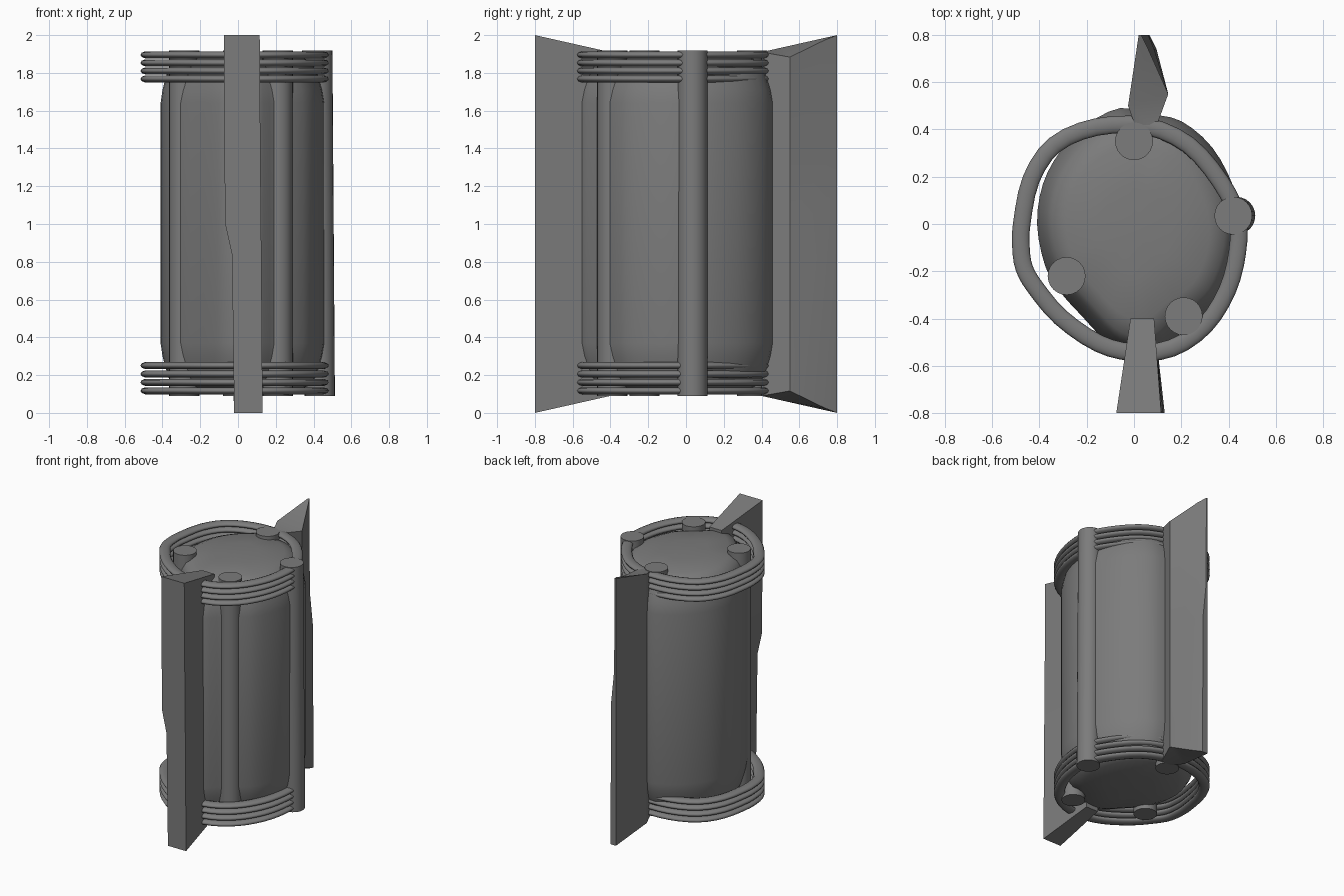
import bpy, bmesh, math
from mathutils import Vector

if "Cube" in bpy.data.objects:
    bpy.data.objects.remove(bpy.data.objects["Cube"])

grey = bpy.data.materials.new("dark grey")
grey.diffuse_color = (0.2, 0.2, 0.2, 1)
grey.use_nodes = True
grey.node_tree.nodes["Principled BSDF"].inputs["Base Color"].default_value = grey.diffuse_color


def finish(obj, angle=35):
    obj.data.materials.append(grey)
    bpy.ops.object.select_all(action='DESELECT')
    obj.select_set(True)
    bpy.context.view_layer.objects.active = obj
    if obj.type == 'MESH' and angle:
        bpy.ops.object.shade_smooth_by_angle(angle=math.radians(angle))


def loft(name, loops, angle=35):
    """Join equal-length point loops into a closed solid."""
    bm = bmesh.new()
    rows = [[bm.verts.new(p) for p in loop] for loop in loops]
    n = len(rows[0])
    for a, b in zip(rows, rows[1:]):
        for i in range(n):
            j = (i + 1) % n
            bm.faces.new((a[i], a[j], b[j], b[i]))
    caps = [bm.faces.new(rows[0]), bm.faces.new(rows[-1])]
    bmesh.ops.triangulate(bm, faces=caps)
    bmesh.ops.recalc_face_normals(bm, faces=bm.faces)
    mesh = bpy.data.meshes.new(name)
    bm.to_mesh(mesh)
    bm.free()
    obj = bpy.data.objects.new(name, mesh)
    bpy.context.collection.objects.link(obj)
    finish(obj, angle)
    return obj


def smooth_loop(pts, steps=3):
    """Catmull-Rom curve through a closed outline."""
    out, n = [], len(pts)
    for i in range(n):
        a, b, c, d = (Vector(pts[(i + k) % n]) for k in (-1, 0, 1, 2))
        for s in range(steps):
            t = s / steps
            out.append(0.5 * (2 * b + (c - a) * t + (2 * a - 5 * b + 4 * c - d) * t * t
                              + (3 * b - a - 3 * c + d) * t ** 3))
    return out


# main body: lopsided rounded drum with domed ends
outline = smooth_loop([(-.41, 0), (-.385, .17), (-.31, .31), (-.2, .42), (-.06, .49), (.07, .465),
                       (.2, .435), (.33, .325), (.42, .16), (.455, 0), (.44, -.16), (.375, -.32),
                       (.28, -.41), (.2, -.46), (.1, -.55), (0, -.56), (-.1, -.515),
                       (-.22, -.39), (-.31, -.29), (-.375, -.18)])
dome = [(1, 1.64), (.975, 1.71), (.94, 1.765), (.9, 1.82), (.84, 1.862),
        (.7, 1.89), (.35, 1.905), (.05, 1.908)]
profile = [(s, 2.01 - z) for s, z in reversed(dome)] + dome
loft("body", [[(p.x * s, -.03 + (p.y + .03) * s, z) for p in outline] for s, z in profile])

# four upright posts
for k, (x, y) in enumerate([(.42, .035), (.21, -.39), (-.285, -.22), (0, .35)]):
    dx = .013 if k == 0 else 0
    circle = [(.08 * math.cos(a * math.pi / 12), .08 * math.sin(a * math.pi / 12)) for a in range(24)]
    loft("post_%d" % (k + 1), [[(x + u + dx * t, y + v, z) for u, v in circle]
                               for z, t in ((.09, 1), (1.918, 0))])

# flattened binding rings with one sharp bend, four at each end
path = smooth_loop([(-.465, -.185), (-.478, -.1), (-.475, 0), (-.435, .19), (-.335, .335), (-.16, .41),
                    (.05, .414), (.23, .335), (.365, .18), (.437, .03), (.437, -.12), (.395, -.28),
                    (.3, -.43), (.16, -.525), (0, -.543), (-.15, -.505), (-.31, -.395), (-.42, -.265)])


def binding(name, heights):
    squash = .53
    cu = bpy.data.curves.new(name, 'CURVE')
    cu.dimensions = '3D'
    cu.bevel_depth = .037
    cu.bevel_resolution = 3
    for z in heights:
        sp = cu.splines.new('POLY')
        sp.points.add(len(path) - 1)
        for q, p in zip(sp.points, path):
            q.co = (p.x, p.y, z / squash, 1)
        sp.use_cyclic_u = True
    obj = bpy.data.objects.new(name, cu)
    obj.scale.z = squash
    bpy.context.collection.objects.link(obj)
    finish(obj)


binding("top_binding", [1.768 + .0425 * i for i in range(4)])
binding("bottom_binding", [.117 + .0445 * i for i in range(4)])


# fins: the outer edge runs full height, the ends slope inward to the body
def fin_level(t, pts):
    rows = []
    for x, y, inset in pts:
        low = max(0, .09 * (1 - (abs(y) - .4) / .4)) + inset
        rows.append((x, y, low + t * (2 - 2 * low)))
    return rows


front = [(1, -.075, .115), (.75, -.073, .118), (.5, -.068, .122), (.42, -.032, .124), (0, -.02, .13)]
loft("front_fin", [fin_level(t, [(-.015, -.4, 0), (l, -.8, 0), (r, -.8, 0), (.085, -.4, 0)])
                   for t, l, r in front], 25)

# back fin: knife-thin at the top, thicker outer edge below, ridge near the body
back = [(1, .02, .03, .06), (.65, .02, .035, .06), (.53, .02, .06, .085), (0, .02, .065, .095)]
loft("back_fin", [fin_level(t, [(.01, .4, 0), (-.025, .5, 0), (l, .8, 0), (r, .8, 0), (m, .74, .01),
                                (.145, .55, .06), (.09, .4, 0)])
                  for t, l, r, m in back], 25)
